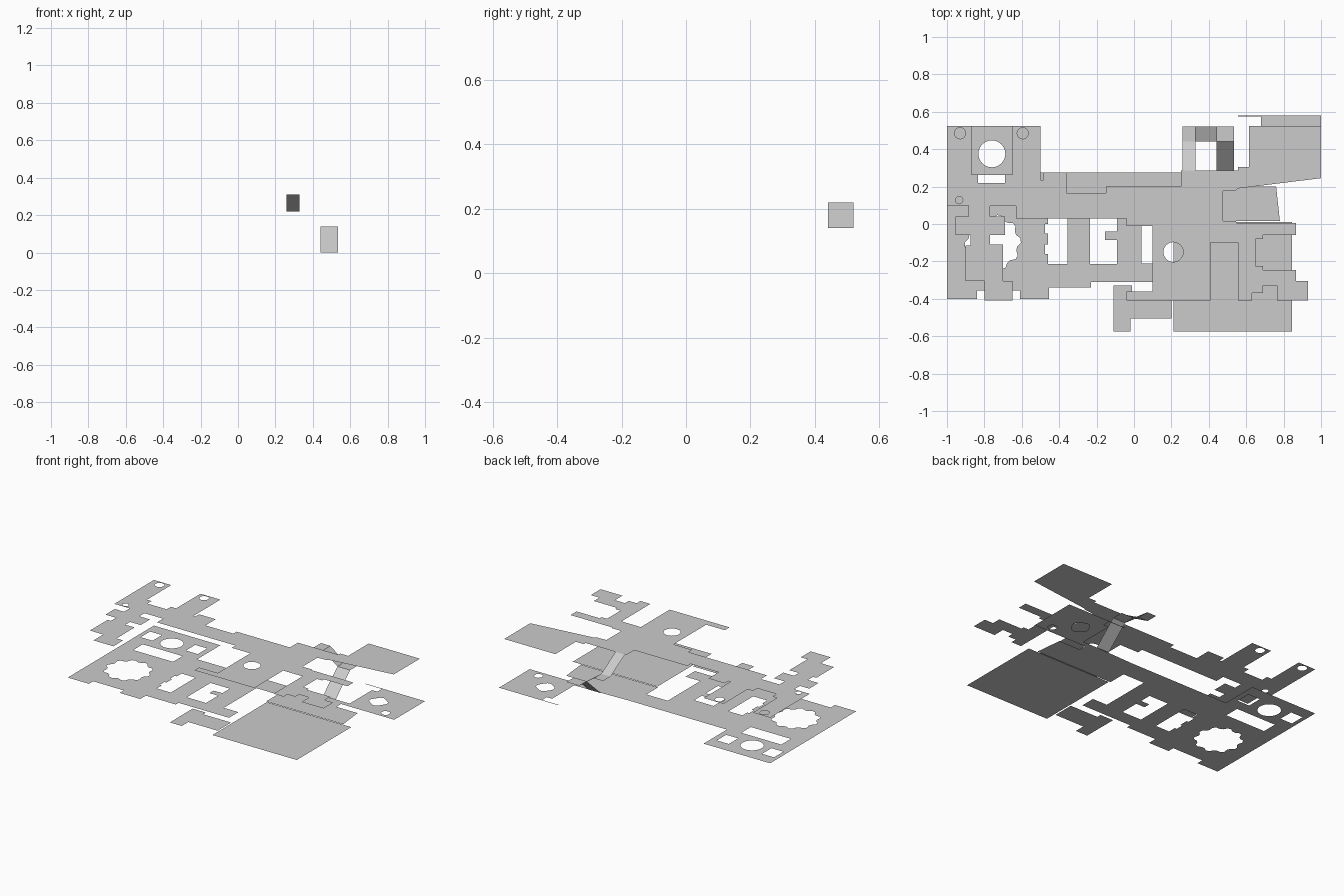
import bpy, bmesh
from math import sin, cos, pi

TOP = 0.31  # height of the upper storey


def circle(x, y, r, n=24, jag=1.0):
    # jag < 1 alternates the radius for a toothed opening
    return [(x + r * (jag if (i // 2) % 2 else 1) * cos(2 * pi * i / n),
             y + r * (jag if (i // 2) % 2 else 1) * sin(2 * pi * i / n)) for i in range(n)]


def rect(x0, y0, x1, y1):
    return [(x0, y0), (x1, y0), (x1, y1), (x0, y1)]


def finish(bm, name):
    for f in bm.faces:
        f.normal_update()
        if f.normal.z < 0:
            f.normal_flip()
    me = bpy.data.meshes.new(name)
    bm.to_mesh(me)
    bm.free()
    ob = bpy.data.objects.new(name, me)
    bpy.context.collection.objects.link(ob)
    return ob


def plate(name, z, outline, holes=()):
    bm = bmesh.new()
    for loop in [outline, *holes]:
        vs = [bm.verts.new((x, y, z)) for x, y in loop]
        for a, b in zip(vs, vs[1:] + vs[:1]):
            bm.edges.new((a, b))
    bmesh.ops.triangle_fill(bm, use_beauty=True, use_dissolve=False,
                            edges=bm.edges[:], normal=(0, 0, 1))
    return finish(bm, name)


# Lower storey: main floor with corridor, end room and openings
plate("lower_floor", 0, [
    (-1, -.4), (-.84, -.4), (-.84, -.355), (-.61, -.355), (-.61, -.4), (-.455, -.4),
    (-.455, -.34), (-.23, -.34), (-.23, -.31), (.15, -.31), (.15, -.21), (.04, -.21),
    (.04, .14), (.2, .14), (.2, .015), (.78, .015), (.76, .2), (.6, .2), (.6, .25),
    (1, .25), (1, .58), (.555, .58), (.555, .574), (.68, .574), (.68, .525),
    (.64, .525), (.64, .285), (.535, .285), (.25, .275), (-.5, .275), (-.5, .525), (-1, .525)],
    [circle(-.76, .375, .072),
     rect(-.97, .34, -.88, .44), rect(-.63, .34, -.54, .44),
     rect(-.9, .16, -.6, .262),
     circle(-.755, -.1, .15, 40, .88),
     [(-.46, -.215), (-.355, -.215), (-.355, .05), (-.46, .05), (-.46, 0), (-.475, 0),
      (-.475, -.05), (-.46, -.05), (-.46, -.11), (-.475, -.11), (-.475, -.16), (-.46, -.16)],
     [(-.235, -.215), (-.09, -.215), (-.09, -.085), (-.155, -.085),
      (-.155, -.04), (-.09, -.04), (-.09, .04), (-.235, .04)],
     circle(.77, .41, .06, 16, .88), circle(.9, .3, .028, 12)])

# Separate rooms along the front
plate("front_hall", 0, rect(.21, -.575, .845, .01))
plate("front_annex", 0, [(-.11, -.33), (-.11, -.575), (-.02, -.575), (-.02, -.505),
                         (.2, -.505), (.2, -.36), (-.01, -.36), (-.01, -.33)])

# Upper storey, west half
plate("upper_floor_west", TOP, [
    (-1, .525), (-.87, .525), (-.87, .265), (-.835, .265), (-.835, .22), (-.69, .22),
    (-.69, .265), (-.65, .265), (-.65, .525), (-.5, .525), (-.5, .235), (-.485, .235),
    (-.485, .275), (-.36, .275), (-.36, .165), (-.15, .165), (-.15, .2), (.1, .2),
    (.1, -.01), (-.04, -.01), (-.04, .03), (-.63, .03), (-.63, .095), (-.77, .095),
    (-.77, .04), (-.69, .04), (-.69, -.06), (-.77, -.06), (-.77, -.11), (-.7, -.11),
    (-.7, -.305), (-.65, -.305), (-.65, -.41), (-.8, -.41), (-.8, -.305), (-.9, -.305),
    (-.9, -.115), (-.875, -.115), (-.875, -.06), (-.955, -.06), (-.955, .04),
    (-.885, .04), (-.885, .1), (-1, .1)],
    [circle(-.93, .485, .03, 16), circle(-.595, .485, .03, 16), circle(-.935, .128, .02, 12)])

# Upper storey, east half
plate("upper_floor_east", TOP, [
    (.1, .2), (.25, .2), (.25, .285), (.555, .285), (.555, .305), (.615, .305),
    (.615, .525), (1, .525), (1, .245), (.555, .19), (.545, .18), (.475, .175),
    (.475, .015), (.545, .015), (.55, .005), (.865, .005), (.865, -.06), (.69, -.06),
    (.69, -.08), (.65, -.08), (.65, -.225), (.69, -.225), (.69, -.245), (.865, -.245),
    (.865, -.305), (.93, -.305), (.93, -.41), (.765, -.41), (.765, -.33), (.69, -.33),
    (.69, -.37), (.63, -.37), (.63, -.41), (.555, -.41), (.555, -.1), (.41, -.1),
    (.41, -.41), (-.04, -.41), (-.04, -.36), (.1, -.36)],
    [circle(.21, -.15, .053)])

# Stair ramp turning through two landings: pairs of inner and outer edge points
rungs = [((.44, .285, 0), (.535, .285, 0)),
         ((.44, .44, .14), (.535, .44, .14)),
         ((.44, .44, .14), (.44, .52, .14)),
         ((.33, .44, .22), (.33, .52, .22)),
         ((.33, .44, .22), (.26, .44, .22)),
         ((.33, .285, TOP), (.26, .285, TOP))]
bm = bmesh.new()
for i in (0, 2, 4):
    (a, b), (c, d) = rungs[i], rungs[i + 1]
    bm.faces.new([bm.verts.new(p) for p in (a, b, d, c)])
for x0, x1, z in ((.44, .535, .14), (.26, .33, .22)):
    bm.faces.new([bm.verts.new((x, y, z)) for x, y in rect(x0, .44, x1, .52)])
bmesh.ops.remove_doubles(bm, verts=bm.verts[:], dist=.001)
finish(bm, "stair_ramp")
